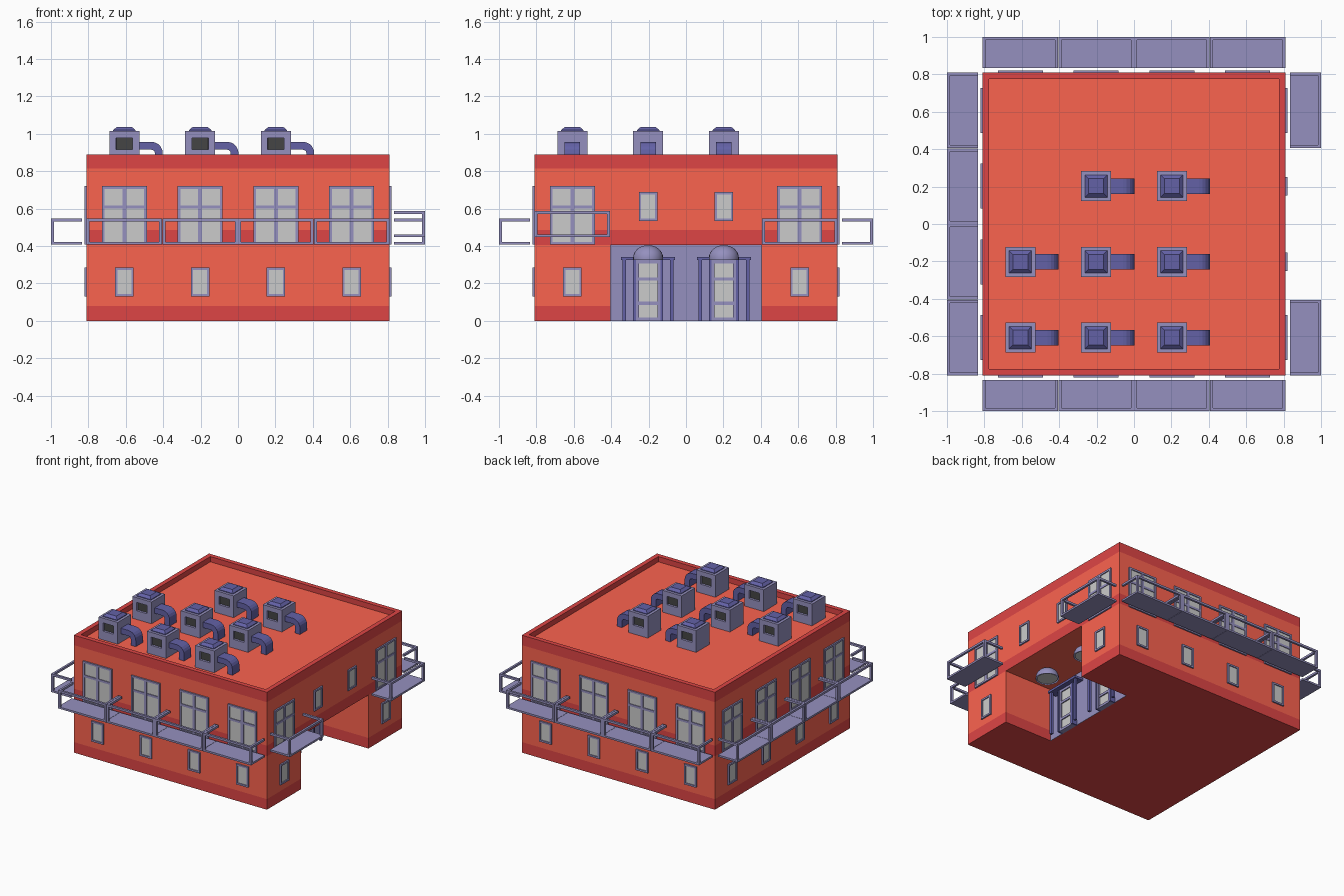
import bpy, bmesh, math
from mathutils import Matrix, Vector

if "Cube" in bpy.data.objects:
    bpy.data.objects.remove(bpy.data.objects["Cube"])

T = 0.405          # one building module
W = 2 * T          # half width of the building
ROOF = 0.85        # roof floor level


def mat(name, rgb):
    m = bpy.data.materials.new(name)
    m.diffuse_color = (*rgb, 1)
    m.use_nodes = True
    m.node_tree.nodes["Principled BSDF"].inputs["Base Color"].default_value = m.diffuse_color
    return m


WALL = mat("wall_orange", (0.97, 0.125, 0.078))
BAND = mat("band_red", (0.73, 0.06, 0.06))
METAL = mat("metal_lilac", (0.30, 0.28, 0.52))
DARK = mat("metal_blue", (0.125, 0.12, 0.38))
GLASS = mat("glass", (0.54, 0.54, 0.52))
VENT = mat("vent_dark", (0.06, 0.06, 0.06))


def finish(bm, name, mats, recalc=True):
    if recalc:
        bmesh.ops.recalc_face_normals(bm, faces=bm.faces)
    me = bpy.data.meshes.new(name)
    bm.to_mesh(me)
    bm.free()
    for m in mats:
        me.materials.append(m)
    ob = bpy.data.objects.new(name, me)
    bpy.context.collection.objects.link(ob)
    return ob


def box(bm, x, y, z, M=Matrix(), mi=0):
    """Box from (min, max) ranges, moved by M."""
    c = [(a[0] + a[1]) / 2 for a in (x, y, z)]
    s = [abs(a[1] - a[0]) for a in (x, y, z)]
    r = bmesh.ops.create_cube(bm, size=1, matrix=M @ Matrix.Translation(c) @ Matrix.Diagonal((*s, 1)))
    for f in {f for v in r["verts"] for f in v.link_faces}:
        f.material_index = mi


def loft(bm, rings, caps=True, mi=0):
    """Skin between rings of points; returns the side faces per step."""
    vs = [[bm.verts.new(p) for p in r] for r in rings]
    n, steps = len(vs[0]), []
    for a, b in zip(vs, vs[1:]):
        steps.append([bm.faces.new((a[i], a[(i + 1) % n], b[(i + 1) % n], b[i])) for i in range(n)])
    faces = [f for s in steps for f in s]
    if caps:
        faces += [bm.faces.new(vs[0][::-1]), bm.faces.new(vs[-1])]
    for f in faces:
        f.material_index = mi
    return steps


def square(h, z, cx=0, cy=0):
    return [(cx - h, cy - h, z), (cx + h, cy - h, z), (cx + h, cy + h, z), (cx - h, cy + h, z)]


# Building shell: notched ground floor, full upper floor, parapet and roof
NOTCH = [(-W, -W), (W, -W), (W, -T), (T, -T), (T, T), (W, T), (W, W), (-W, W)]
bm = bmesh.new()
ring = lambda z: [(x, y, z) for x, y in NOTCH]
loft(bm, [ring(0), ring(0.08)], False, 1)
loft(bm, [ring(0.08), ring(T)], False, 0)
bm.faces.new([bm.verts.new(p) for p in ring(0)[::-1]]).material_index = 1
bm.faces.new([bm.verts.new(p) for p in [(T, -T, T), (T, T, T), (W, T, T), (W, -T, T)]])
loft(bm, [square(W, T), square(W, T + 0.08)], False, 1)
loft(bm, [square(W, T + 0.08), square(W, 2 * T + 0.005)], False, 0)
loft(bm, [square(W, 2 * T + 0.005), square(W, 0.89), square(W - 0.035, 0.89), square(W - 0.035, ROOF)], False, 1)
bm.faces.new([bm.verts.new(p) for p in square(W - 0.035, ROOF)])
bmesh.ops.remove_doubles(bm, verts=bm.verts, dist=1e-5)
finish(bm, "building_shell", [WALL, BAND])


def side(k, u):
    """Wall frame: k quarter turns from the front, u along the wall."""
    return Matrix.Rotation(k * math.pi / 2, 4, 'Z') @ Matrix.Translation((u, -W, 0))


def window(bm, M, h, z0, z1, t, bars):
    out = (-0.011, 0)
    box(bm, (-h, -h + t), out, (z0, z1), M)
    box(bm, (h - t, h), out, (z0, z1), M)
    box(bm, (-h + t, h - t), out, (z0, z0 + t), M)
    box(bm, (-h + t, h - t), out, (z1 - t, z1), M)
    box(bm, (-h + t, h - t), (-0.004, 0), (z0 + t, z1 - t), M, 1)
    if bars:
        box(bm, (-0.011, 0.011), (-0.01, 0), (z0 + t, z1 - t), M)
        box(bm, (-h + t, h - t), (-0.009, 0), (0.6, 0.617), M)


def balcony(bm, M, dz):
    a, b, h = -0.19, -0.025, T / 2 - 0.001
    z0, z1, t = 0.408 + dz, 0.547 + dz, 0.016
    box(bm, (-h, h), (a, b), (z0, z0 + 0.014), M)
    box(bm, (-h, h), (a, a + t), (z1 - t, z1), M)
    for s in (-1, 1):
        box(bm, (s * h, s * (h - t)), (a, a + t), (z0 + 0.014, z1 - t), M)
        box(bm, (s * h, s * (h - t)), (a + t, b), (z1 - t, z1), M)


# Windows and balconies on all four sides
win, bal = bmesh.new(), bmesh.new()
for k in range(4):
    for i in range(4):
        M = side(k, (i - 1.5) * T)
        if k == 1 and i in (1, 2):
            window(win, M, 0.05, 0.535, 0.69, 0.013, False)
            continue
        window(win, M, 0.05, 0.13, 0.285, 0.013, False)
        window(win, M, 0.12, 0.408, 0.72, 0.014, True)
        balcony(bal, M, 0.04 if (k, i) == (1, 0) else 0)
finish(win, "windows", [METAL, GLASS])
finish(bal, "balconies", [METAL])

# Entrance wall with two doors, porch frames and dome lamps
bm = bmesh.new()
box(bm, (T, T + 0.004), (-T, T), (0, T))
finish(bm, "entrance_wall", [METAL])
door, lamp = bmesh.new(), bmesh.new()
circle = [2 * math.pi * j / 24 for j in range(24)]
for c in (-T / 2, T / 2):
    M = Matrix.Translation((T, c, 0))
    box(door, (0, 0.075), (-0.145, 0.145), (0.325, 0.342), M)
    for s in (-1, 1):
        box(door, (0.05, 0.068), (s * 0.117, s * 0.137), (0, 0.325), M)
        box(door, (0, 0.045), (s * 0.066, s * 0.08), (0, 0.325), M)
        box(door, (0, 0.04), (s * 0.05, s * 0.066), (0, 0.325), M, 2)
    for z in (0, 0.085, 0.215, 0.307):
        box(door, (0, 0.038), (-0.05, 0.05), (z, z + 0.018), M, 2)
    box(door, (0, 0.03), (-0.05, 0.05), (0.018, 0.307), M, 1)
    # lamp: half dome on a short skirt with a bright disc inside
    L = Matrix.Translation((1.5 * T, c, 0.326))
    prof = [(0.08, 0)] + [(0.08 * math.cos(q), 0.012 + 0.067 * math.sin(q))
                          for q in [math.pi / 2 * j / 7 for j in range(7)]]
    rings = [[L @ Vector((r * math.cos(t), r * math.sin(t), z)) for t in circle] for r, z in prof]
    loft(lamp, rings, False)
    lamp.faces.new([lamp.verts.new(p) for p in rings[-1]])
    lamp.faces.new([lamp.verts.new(L @ Vector((0.072 * math.cos(-t), 0.072 * math.sin(-t), 0.004)))
                    for t in circle]).material_index = 1
finish(door, "entrance_doors", [DARK, GLASS, METAL])
bmesh.ops.remove_doubles(lamp, verts=lamp.verts, dist=1e-5)
lamp_ob = finish(lamp, "dome_lamps", [METAL, GLASS], False)
bpy.context.view_layer.objects.active = lamp_ob
lamp_ob.select_set(True)
bpy.ops.object.shade_smooth_by_angle()

# Roof ventilation units with vents, caps and bent ducts
bm = bmesh.new()
spots = [(i, j) for j in (-1.5, -0.5, 0.5) for i in (-1.5, -0.5, 0.5) if (i, j) != (-1.5, 0.5)]
for i, j in spots:
    x, y = i * T, j * T
    steps = loft(bm, [square(0.08, z, x, y) for z in (ROOF, 0.88, 1.015)])
    vents = [steps[1][0], steps[1][2]]
    bmesh.ops.recalc_face_normals(bm, faces=bm.faces)
    bmesh.ops.inset_individual(bm, faces=vents, thickness=0.036, depth=0, use_even_offset=True)
    bmesh.ops.inset_individual(bm, faces=vents, thickness=0.001, depth=-0.015, use_even_offset=True)
    for f in vents:
        f.material_index = 2
    loft(bm, [square(0.06, 1.015, x, y), square(0.06, 1.02, x, y), square(0.04, 1.037, x, y)], True, 1)
    # duct: rectangular section swept round a quarter bend
    path = [(0.08, 0.957, 0.08, 0.915)]
    for q in range(6):
        a = math.pi / 2 * (1 - q / 5)
        ca, sa = math.cos(a), math.sin(a)
        path.append((0.145 + 0.06 * ca, 0.897 + 0.06 * sa, 0.145 + 0.018 * ca, 0.897 + 0.018 * sa))
    path.append((0.205, ROOF, 0.163, ROOF))
    loft(bm, [[(x + a, y - 0.042, b), (x + a, y + 0.042, b), (x + c, y + 0.042, d), (x + c, y - 0.042, d)]
              for a, b, c, d in path], True, 1)
finish(bm, "roof_vent_units", [METAL, DARK, VENT])
